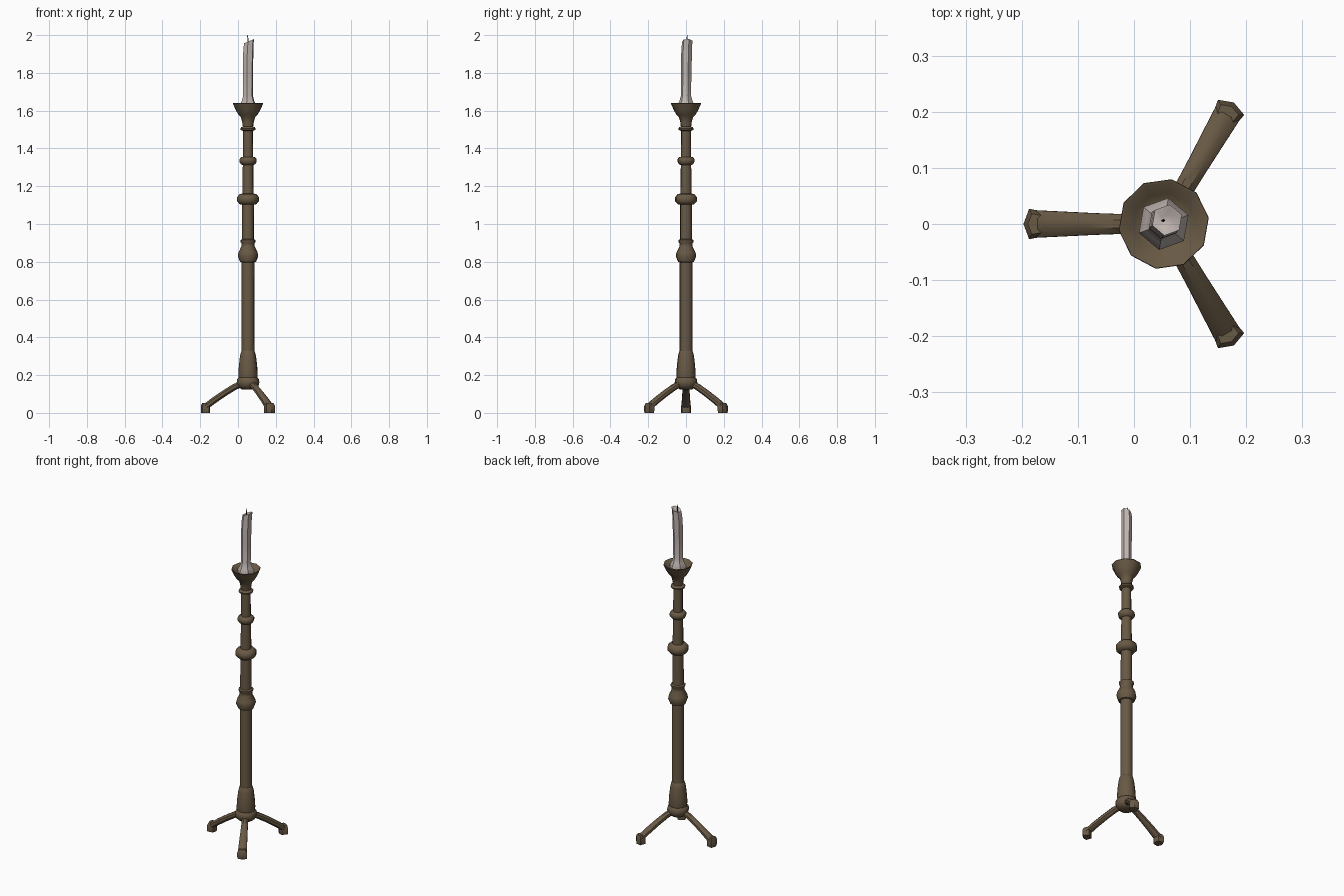
import bpy, bmesh, math

CX = 0.053  # column axis


def material(name, col):
    m = bpy.data.materials.new(name)
    m.diffuse_color = (*col, 1)
    return m


BRONZE = material("aged bronze", (0.14, 0.1, 0.058))
WAX = material("candle wax", (0.52, 0.46, 0.435))
WICK = material("burnt wick", (0.03, 0.025, 0.02))


def skin(name, loops, mat, angle=40):
    """Skin a list of equal-length point loops, capping both ends."""
    bm = bmesh.new()
    rings = [[bm.verts.new(p) for p in loop] for loop in loops]
    n = len(rings[0])
    for a, b in zip(rings, rings[1:]):
        for i in range(n):
            j = (i + 1) % n
            bm.faces.new((a[i], a[j], b[j], b[i]))
    bm.faces.new(rings[0][::-1])
    bm.faces.new(rings[-1])
    bmesh.ops.recalc_face_normals(bm, faces=bm.faces)
    me = bpy.data.meshes.new(name)
    bm.to_mesh(me)
    bm.free()
    me.materials.append(mat)
    me.shade_smooth()
    me.set_sharp_from_angle(angle=math.radians(angle))
    ob = bpy.data.objects.new(name, me)
    bpy.context.collection.objects.link(ob)
    return ob


def ring(r, z, n, phase=0.0, x=CX, y=0.0, slope=0.0):
    pts = []
    for i in range(n):
        a = math.radians(phase) + math.tau * i / n
        dx, dy = r * math.cos(a), r * math.sin(a)
        pts.append((x + dx, y + dy, z + slope * dx))
    return pts


def turned(name, profile, n=10):
    return skin(name, [ring(r, z, n, 8) for r, z in profile], BRONZE)


# Turned base and shafts with their knobs
turned("base_hub", [(0.035, 0.125), (0.055, 0.14), (0.061, 0.16), (0.058, 0.178),
                    (0.05, 0.187), (0.052, 0.2), (0.049, 0.25), (0.043, 0.3),
                    (0.037, 0.325), (0.033, 0.33)])
turned("lower_shaft", [(0.034, 0.32), (0.034, 0.797), (0.043, 0.8), (0.055, 0.83),
                       (0.051, 0.85), (0.036, 0.88), (0.035, 0.898), (0.041, 0.906),
                       (0.041, 0.914), (0.031, 0.92)])
turned("middle_shaft", [(0.032, 0.91), (0.031, 1.102), (0.045, 1.105), (0.058, 1.12),
                        (0.058, 1.143), (0.045, 1.158), (0.03, 1.161)])
turned("upper_shaft", [(0.03, 1.155), (0.028, 1.312), (0.039, 1.317), (0.046, 1.33),
                       (0.046, 1.343), (0.038, 1.353), (0.027, 1.356), (0.026, 1.492),
                       (0.039, 1.498), (0.041, 1.506), (0.037, 1.512), (0.027, 1.516)])

# Drip dish with hollow top
turned("drip_dish", [(0.027, 1.51), (0.031, 1.54), (0.038, 1.565), (0.052, 1.58),
                     (0.064, 1.6), (0.081, 1.637), (0.08, 1.64), (0.076, 1.639),
                     (0.055, 1.615), (0.03, 1.608)])


# Three splayed legs with block feet
def oriented(r, side, z, a):
    return (CX + r * math.cos(a) - side * math.sin(a),
            r * math.sin(a) + side * math.cos(a), z)


LEG = [(0.02, 0.158, 0.018), (0.07, 0.138, 0.018), (0.125, 0.104, 0.02),
       (0.185, 0.063, 0.023), (0.225, 0.032, 0.025)]  # radius, height, half width
TILT = math.radians(57)
FOOT = [(0.206, 0.021), (0.24, 0.027), (0.25, 0), (0.24, -0.027), (0.206, -0.021), (0.2, 0)]
for k, deg in enumerate((60, 180, 300)):
    a = math.radians(deg)
    loops = []
    for r, z, w in LEG:
        loop = []
        for i in range(8):
            t = math.tau * (i + 0.5) / 8
            s, h = 1.05 * w * math.cos(t), 0.018 * math.sin(t)
            loop.append(oriented(r + h * math.cos(TILT), s, z + h * math.sin(TILT), a))
        loops.append(loop)
    skin(f"leg_{k + 1}", loops, BRONZE)
    foot = []
    for z, f in ((0, 0.96), (0.012, 1), (0.037, 1), (0.053, 0.68)):
        foot.append([oriented(0.225 + (r - 0.225) * f, s * f, z, a) for r, s in FOOT])
    skin(f"foot_{k + 1}", foot, BRONZE)

# Candle: melted pool, slightly leaning stick, slanted dished top
CANDLE = [(0.045, 1.61, 0, 0, 0), (0.047, 1.63, 0, 0, 0), (0.036, 1.648, 0, 0, 0),
          (0.027, 1.68, 0, 0, 0), (0.028, 1.8, 0, 0.001, 0),
          (0.029, 1.9, 0.001, 0.003, 0.1), (0.028, 1.945, 0.003, 0.005, 0.3),
          (0.028, 1.968, 0.006, 0.007, 0.42), (0.021, 1.966, 0.006, 0.007, 0.35),
          (0.01, 1.958, 0.003, 0.006, 0.2)]
skin("candle", [ring(r, z, 6, 20, CX + dx, dy, sl) for r, z, dx, dy, sl in CANDLE], WAX, 50)

# Wick
skin("wick", [ring(0.003, 1.95, 4, 0, CX, 0.006), ring(0.0025, 1.985, 4, 0, CX - 0.001, 0.006),
              ring(0.001, 2.0, 4, 0, CX - 0.004, 0.006)], WICK)
